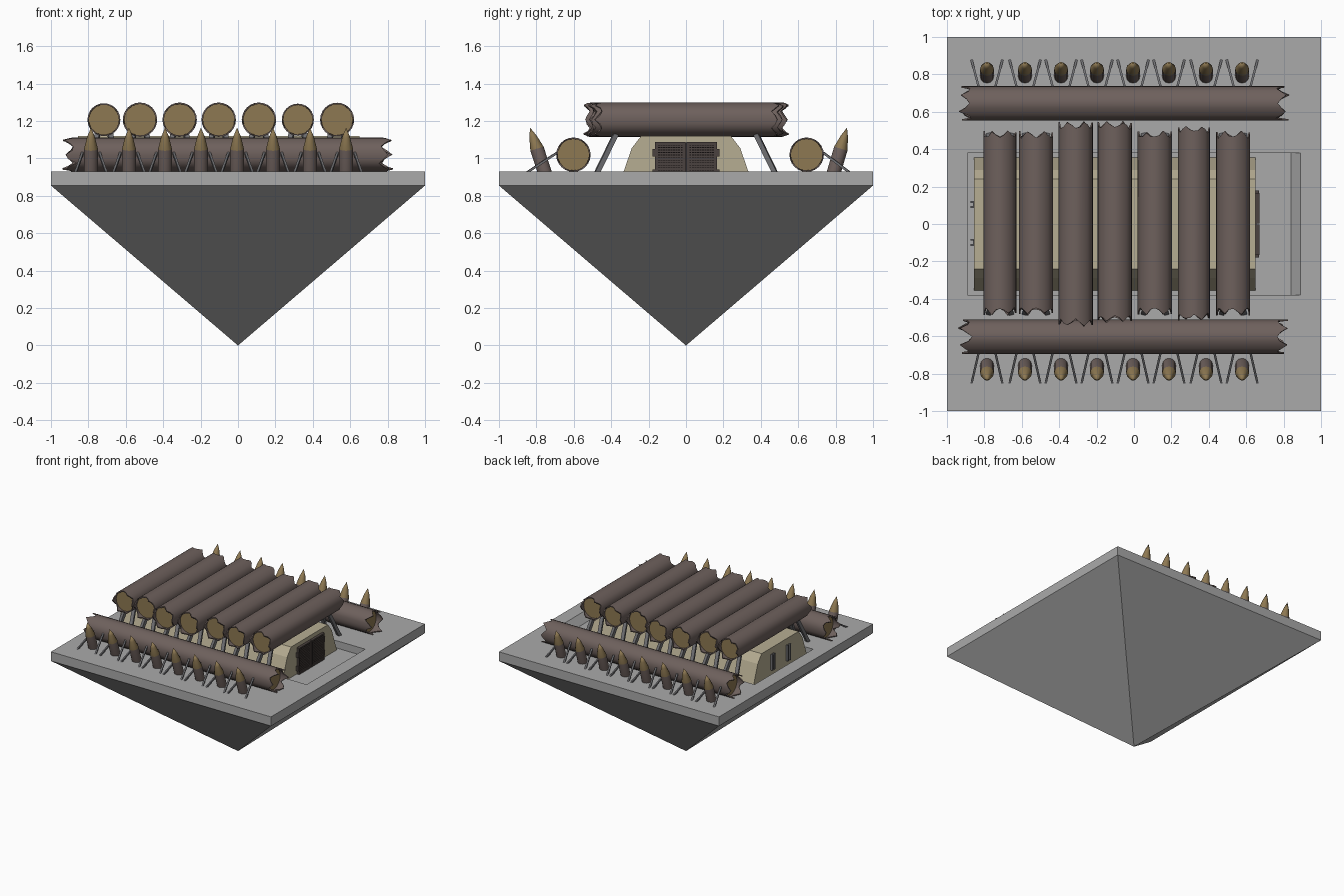
import bpy, bmesh, math, random
from mathutils import Vector, Matrix

if "Cube" in bpy.data.objects:
    bpy.data.objects.remove(bpy.data.objects["Cube"])

random.seed(4)

def mat(name, c):
    m = bpy.data.materials.new(name)
    m.diffuse_color = (*c, 1)
    m.use_nodes = True
    m.node_tree.nodes["Principled BSDF"].inputs["Base Color"].default_value = m.diffuse_color
    return m

STONE = mat("stone", (0.40, 0.40, 0.40))
BARK = mat("bark", (0.155, 0.118, 0.108))
WOOD = mat("cut_wood", (0.27, 0.19, 0.085))
SAND = mat("bunker_wall", (0.47, 0.42, 0.29))
STEEL = mat("steel", (0.16, 0.16, 0.17))
DOOR = mat("door_metal", (0.07, 0.055, 0.05))

def finish(bm, name, mats, smooth=False):
    bmesh.ops.recalc_face_normals(bm, faces=bm.faces)
    me = bpy.data.meshes.new(name)
    bm.to_mesh(me)
    bm.free()
    for m in mats:
        me.materials.append(m)
    ob = bpy.data.objects.new(name, me)
    bpy.context.collection.objects.link(ob)
    if smooth:
        bpy.ops.object.select_all(action='DESELECT')
        ob.select_set(True)
        bpy.context.view_layer.objects.active = ob
        bpy.ops.object.shade_smooth_by_angle(angle=math.radians(35))
    return ob

def bridge(bm, a, b, mi=0):
    n = len(a)
    for i in range(n):
        j = (i + 1) % n
        bm.faces.new((a[i], a[j], b[j], b[i])).material_index = mi

def box(bm, x0, x1, y0, y1, z0, z1):
    M = Matrix.Translation(((x0 + x1) / 2, (y0 + y1) / 2, (z0 + z1) / 2))
    bmesh.ops.create_cube(bm, size=1, matrix=M @ Matrix.Diagonal((x1 - x0, y1 - y0, z1 - z0, 1)))

def bar(bm, p, q, w):
    """Square bar from p to q."""
    p, q = Vector(p), Vector(q)
    d = q - p
    M = Matrix.Translation((p + q) / 2) @ d.to_track_quat('Z', 'X').to_matrix().to_4x4()
    bmesh.ops.create_cube(bm, size=1, matrix=M @ Matrix.Diagonal((w, w, d.length, 1)))

# Base: slab over an inverted pyramid, with a ramped pit sunk into the top
bm = bmesh.new()
def rect(x0, x1, y, z):
    return [bm.verts.new(c) for c in ((x0, -y, z), (x1, -y, z), (x1, y, z), (x0, y, z))]
low, top = rect(-1, 1, 1, 0.855), rect(-1, 1, 1, 0.93)
rim, floor = rect(-0.89, 0.89, 0.38, 0.93), rect(-0.89, 0.84, 0.38, 0.87)
for a, b in ((low, top), (top, rim), (rim, floor)):
    bridge(bm, a, b)
bm.faces.new(floor)
apex = bm.verts.new((0, 0, 0))
for i in range(4):
    bm.faces.new((low[i], low[(i + 1) % 4], apex))
finish(bm, "base", [STONE])

# Bunker: faceted arch profile extruded along x
bm = bmesh.new()
half = [(0.355, 0.868), (0.29, 1.055), (0.24, 1.12)]
prof = half + [(-y, z) for y, z in reversed(half)]
ends = [[bm.verts.new((x, y, z)) for y, z in prof] for x in (-0.855, 0.65)]
bridge(bm, *ends)
for e in ends:
    bm.faces.new(e)
finish(bm, "bunker", [SAND])

# Double door with frame, grille and hinges
bm = bmesh.new()
box(bm, 0.645, 0.656, -0.165, 0.165, 0.87, 1.085)
for s in (-1, 1):
    y0, y1 = sorted((s * 0.003, s * 0.165))
    for a, b in ((y0, y0 + 0.012), (y1 - 0.012, y1)):
        box(bm, 0.65, 0.672, a, b, 0.87, 1.087)
    for z in (0.87, 1.075):
        box(bm, 0.65, 0.672, y0, y1, z, z + 0.012)
    for i in range(1, 12):
        y = y0 + (y1 - y0) * i / 12
        box(bm, 0.655, 0.664, y - 0.002, y + 0.002, 0.875, 1.08)
    for i in range(1, 16):
        z = 0.87 + 0.215 * i / 16
        box(bm, 0.655, 0.666, y0, y1, z - 0.002, z + 0.002)
    for z in (0.92, 1.03):
        box(bm, 0.645, 0.668, s * 0.168 - 0.01, s * 0.168 + 0.01, z - 0.02, z + 0.02)
finish(bm, "door", [DOOR])

# Two slit vents on the rear wall
bm = bmesh.new()
for y in (-0.098, 0.104):
    box(bm, -0.862, -0.85, y - 0.012, y + 0.012, 0.95, 1.06)
    for s in (-1, 1):
        box(bm, -0.873, -0.85, y + s * 0.014 - 0.005, y + s * 0.014 + 0.005, 0.94, 1.07)
finish(bm, "rear_vents", [STEEL])

# Logs: bark tube with torn ends around a recessed wood core
def log(name, a, b, r, tear):
    a, b = Vector(a), Vector(b)
    d = b - a
    L, N = d.length, 24
    bm = bmesh.new()
    def ring(rad, zs):
        return [bm.verts.new((rad * math.cos(2 * math.pi * i / N), rad * math.sin(2 * math.pi * i / N), z))
                for i, z in enumerate(zs)]
    prev = None
    for s in (0, 1):
        jag = [tear * (random.uniform(0, 0.35), random.uniform(0.4, 0.75), random.uniform(0.7, 1))[(0, 1, 2, 1)[i % 4]]
               for i in range(N)]
        at = lambda v: L - v if s else v
        outer = ring(r, [at(j) for j in jag])
        lip = ring(r * 0.91, [at(j) for j in jag])
        core = ring(r * 0.91, [at(tear * 1.05)] * N)
        bridge(bm, outer, lip)
        bridge(bm, lip, core)
        bm.faces.new(core).material_index = 1
        if prev:
            bridge(bm, prev, outer)
        prev = outer
    bm.transform(Matrix.Translation(a) @ d.to_track_quat('Z', 'Y').to_matrix().to_4x4())
    finish(bm, name, [BARK, WOOD], True)

ROOF = [(-0.717, .088, -.49, .50), (-0.524, .092, -.49, .50), (-0.312, .092, -.55, .55), (-0.103, .092, -.53, .55),
        (0.112, .092, -.49, .50), (0.32, .086, -.52, .53), (0.53, .091, -.49, .50)]
for x, r, y0, y1 in ROOF:
    log("roof_log", (x, y0, 1.207), (x, y1, 1.207), r, 0.045)
for y in (-0.602, 0.645):
    log("side_log", (-0.94, y, 1.02), (0.83, y, 1.02), 0.092, 0.08)

# Slanted props under the roof logs, two per log and side
bm = bmesh.new()
for x, *_ in ROOF:
    for s in (-1, 1):
        for t in (-1, 1):
            bar(bm, (x + t * 0.035, s * 0.375, 1.13), (x + t * 0.06, s * 0.475, 0.925), 0.026)
finish(bm, "roof_props", [STEEL])

# Sharpened stakes leaning outward, each flanked by two thin braces
braces = bmesh.new()
for base_y, tip_y, log_y, foot_y in ((-0.755, -0.834, -0.69, -0.85), (0.79, 0.861, 0.735, 0.875)):
    for x in (-0.786, -0.583, -0.39, -0.198, -0.005, 0.187, 0.385, 0.578):
        bm = bmesh.new()
        p, q = Vector((x, base_y, 0.925)), Vector((x, tip_y, 1.165))
        rot = (q - p).to_track_quat('Z', 'Y').to_matrix().to_4x4()
        L, N = (q - p).length, 12
        rings = [[bm.verts.new((rad * math.cos(2 * math.pi * i / N), rad * math.sin(2 * math.pi * i / N), z))
                  for i in range(N)] for rad, z in ((0.037, -0.015), (0.037, L * 0.53), (0.02, L * 0.8))]
        bridge(bm, rings[0], rings[1])
        bridge(bm, rings[1], rings[2], 1)
        bm.faces.new(rings[0])
        tip = bm.verts.new((0, 0, L))
        for i in range(N):
            bm.faces.new((rings[2][i], rings[2][(i + 1) % N], tip)).material_index = 1
        bm.transform(Matrix.Translation(p) @ rot)
        finish(bm, "stake", [BARK, WOOD], True)
        for t in (-1, 1):
            bar(braces, (x + t * 0.045, log_y, 1.03), (x + t * 0.082, foot_y, 0.925), 0.012)
finish(braces, "stake_braces", [STEEL])
